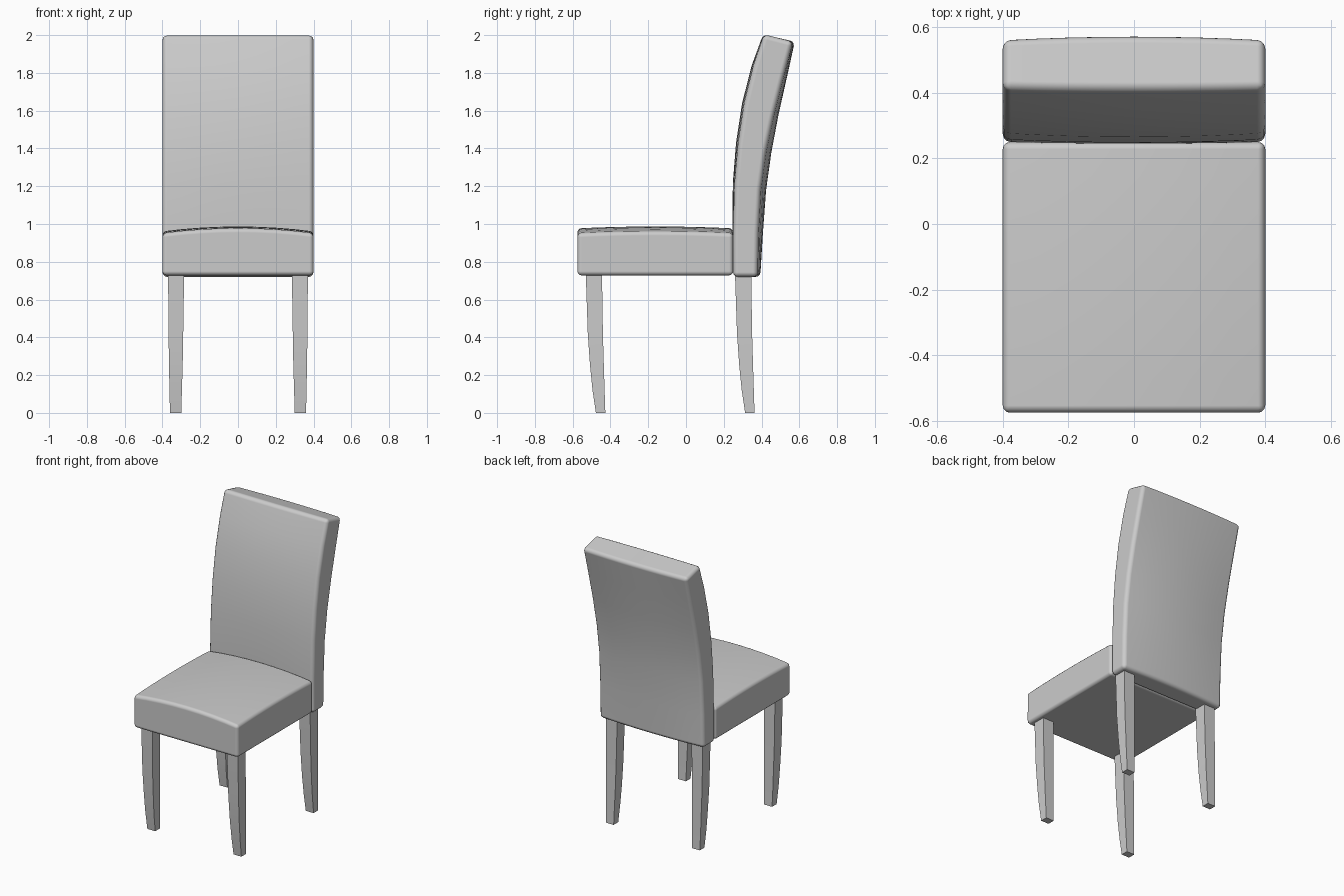
import bpy, bmesh
from mathutils import Vector

if "Cube" in bpy.data.objects:
    bpy.data.objects.remove(bpy.data.objects["Cube"])


def make_object(name, bm):
    bmesh.ops.recalc_face_normals(bm, faces=bm.faces[:])
    mesh = bpy.data.meshes.new(name)
    bm.to_mesh(mesh)
    bm.free()
    ob = bpy.data.objects.new(name, mesh)
    bpy.context.collection.objects.link(ob)
    return ob


def cushion(name, segments, shape, bevel):
    """Unit box (-1..1) split per axis, reshaped by a function, with rounded edges."""
    bm = bmesh.new()
    bmesh.ops.create_cube(bm, size=2)
    for axis, n in enumerate(segments):
        normal = Vector((0, 0, 0))
        normal[axis] = 1
        for i in range(1, n):
            bmesh.ops.bisect_plane(bm, geom=bm.verts[:] + bm.edges[:] + bm.faces[:],
                                   plane_co=normal * (2 * i / n - 1), plane_no=normal)
    for v in bm.verts:
        v.co = shape(*v.co)
    for f in bm.faces:
        f.smooth = True
    ob = make_object(name, bm)
    mod = ob.modifiers.new("rounded_edges", 'BEVEL')
    mod.width = bevel
    mod.segments = 3
    mod.limit_method = 'ANGLE'
    mod.angle_limit = 0.9
    mod.harden_normals = True
    return ob


# Seat with a gently crowned top
def seat_shape(u, v, w):
    x = 0.4 * u
    y = -0.1625 + 0.4125 * v
    top = 0.951 + 0.026 * (1 - u * u) + 0.01 * (1 - v * v)
    return x, y, top if w > 0 else 0.728


cushion("seat", (8, 8, 1), seat_shape, 0.022)

# Backrest rows: front y, front z, rear y, rear z, front bulge, rear bulge
ROWS = [
    (0.250, 0.720, 0.378, 0.720, 0.000, 0.015),
    (0.250, 0.970, 0.382, 0.950, 0.005, 0.025),
    (0.258, 1.220, 0.394, 1.180, 0.010, 0.030),
    (0.277, 1.430, 0.422, 1.380, 0.012, 0.030),
    (0.309, 1.640, 0.465, 1.580, 0.012, 0.025),
    (0.358, 1.840, 0.516, 1.780, 0.010, 0.019),
    (0.412, 2.004, 0.566, 1.965, 0.004, 0.010),
]


def back_shape(u, v, w):
    yf, zf, yb, zb, bulge_f, bulge_b = ROWS[round((w + 1) * 3)]
    crown = 1 - u * u
    if v < 0:
        return 0.4 * u, yf - bulge_f * crown, zf
    return 0.4 * u, yb + bulge_b * crown, zb


cushion("backrest", (8, 1, 6), back_shape, 0.025)

# Leg sections: z, outer x, inner x, front y, rear y
LEG = [
    (0.00, 0.360, 0.300, -0.477, -0.427),
    (0.12, 0.363, 0.297, -0.495, -0.431),
    (0.25, 0.365, 0.293, -0.508, -0.435),
    (0.42, 0.368, 0.290, -0.520, -0.440),
    (0.75, 0.370, 0.285, -0.531, -0.445),
]


def leg(name, side, dy):
    bm = bmesh.new()
    rings = []
    for z, xo, xi, yf, yb in LEG:
        corners = [(xo, yf), (xi, yf), (xi, yb), (xo, yb)]
        rings.append([bm.verts.new((side * x, y + dy, z)) for x, y in corners])
    for a, b in zip(rings, rings[1:]):
        for i in range(4):
            j = (i + 1) % 4
            bm.faces.new((a[i], a[j], b[j], b[i]))
    bm.faces.new(rings[0])
    bm.faces.new(rings[-1])
    ob = make_object(name, bm)
    bpy.ops.object.select_all(action='DESELECT')
    ob.select_set(True)
    bpy.context.view_layer.objects.active = ob
    bpy.ops.object.shade_smooth_by_angle()


# Four curved, tapering legs
for side, label in ((-1, "left"), (1, "right")):
    leg("front_leg_" + label, side, 0)
    leg("rear_leg_" + label, side, 0.79)
